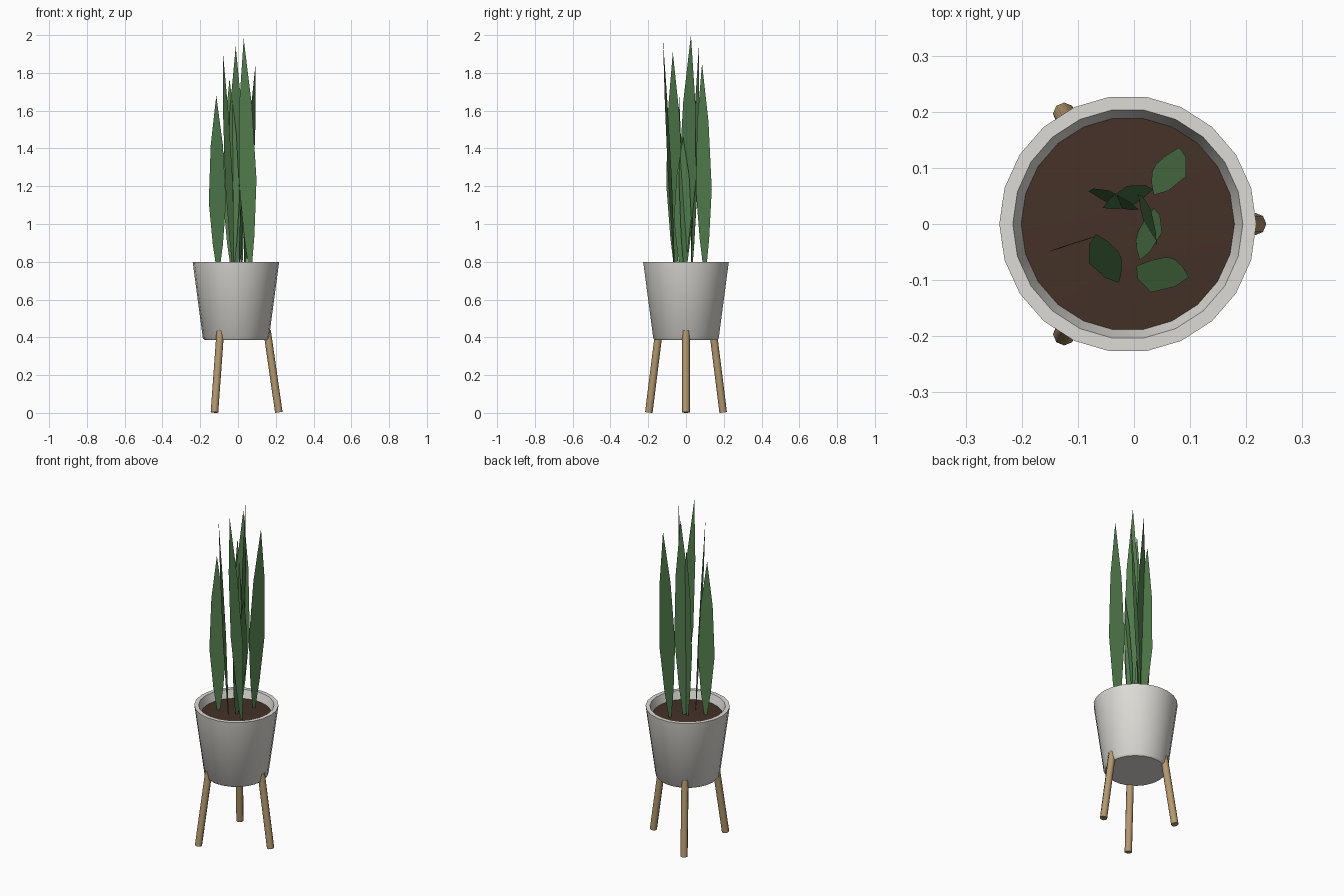
import bpy, bmesh, math
from mathutils import Vector

cube = bpy.data.objects.get("Cube")
if cube:
    bpy.data.objects.remove(cube)

CX = -0.011      # axis of the pot
SIDES = 22


def material(name, rgb):
    m = bpy.data.materials.new(name)
    m.use_nodes = True
    m.diffuse_color = (*rgb, 1)
    node = next(n for n in m.node_tree.nodes if n.type == 'BSDF_PRINCIPLED')
    node.inputs["Base Color"].default_value = (*rgb, 1)
    node.inputs["Roughness"].default_value = 0.7
    return m


ceramic = material("white ceramic", (0.72, 0.71, 0.67))
soil_mat = material("brown soil", (0.058, 0.031, 0.021))
wood = material("light wood", (0.46, 0.32, 0.16))
green = material("leaf green", (0.085, 0.205, 0.075))


def finish(name, bm, mat, smooth=None):
    me = bpy.data.meshes.new(name)
    bm.to_mesh(me)
    bm.free()
    ob = bpy.data.objects.new(name, me)
    bpy.context.collection.objects.link(ob)
    me.materials.append(mat)
    if smooth:
        bpy.ops.object.select_all(action='DESELECT')
        ob.select_set(True)
        bpy.context.view_layer.objects.active = ob
        bpy.ops.object.shade_smooth_by_angle(angle=math.radians(smooth))
    return ob


def lathe(name, profile, mat):
    """Spin (radius, height) points about the pot axis; radius 0 closes an end."""
    bm = bmesh.new()
    rings = []
    for r, z in profile:
        count = SIDES if r else 1
        rings.append([bm.verts.new((CX + r * math.cos(math.tau * i / SIDES),
                                    r * math.sin(math.tau * i / SIDES), z))
                      for i in range(count)])
    for a, b in zip(rings, rings[1:]):
        for i in range(SIDES):
            j = (i + 1) % SIDES
            quad = [a[i % len(a)], a[j % len(a)], b[j % len(b)], b[i % len(b)]]
            bm.faces.new(list(dict.fromkeys(quad)))
    bmesh.ops.recalc_face_normals(bm, faces=bm.faces)
    return finish(name, bm, mat, 40)


# Pot shell with a thick rim, and the soil disc inside it
lathe("pot", [(0, 0.385), (0.165, 0.385), (0.175, 0.395), (0.229, 0.8),
              (0.205, 0.8), (0.187, 0.74), (0, 0.74)], ceramic)
soil = lathe("soil", [(0.19, 0.752), (0.1, 0.758), (0, 0.76)], soil_mat)
for poly in soil.data.polygons:
    if poly.normal.z < 0:
        soil.data.flip_normals()
        break

# Three splayed legs
for n in range(3):
    ang = math.tau * n / 3
    out = Vector((math.cos(ang), math.sin(ang), 0))
    low = out * 0.227 + Vector((CX, 0, 0.003))
    high = out * 0.165 + Vector((CX, 0, 0.435))
    axis = high - low
    bm = bmesh.new()
    bmesh.ops.create_cone(bm, cap_ends=True, segments=8, radius1=0.02,
                          radius2=0.02, depth=axis.length)
    rot = Vector((0, 0, 1)).rotation_difference(axis).to_matrix().to_4x4()
    bmesh.ops.transform(bm, matrix=rot, verts=bm.verts)
    bmesh.ops.translate(bm, vec=(low + high) / 2, verts=bm.verts)
    finish(f"leg_{n + 1}", bm, wood, 50)

# Leaf outline: fraction of the length, half width
OUTLINE = [(0, 0.006), (0.16, 0.028), (0.4, 0.048), (0.72, 0.034), (1, 0)]


def leaf(name, base, tip, turn, scale=1.0):
    """Flat pointed blade from base to tip, its width along the turn angle."""
    a, b = Vector((*base, 0.74)), Vector(tip)
    side = Vector((math.cos(math.radians(turn)), math.sin(math.radians(turn)), 0))
    bm = bmesh.new()
    rows = []
    for t, w in OUTLINE:
        p = a.lerp(b, t)
        rows.append([bm.verts.new(p + side * s * w * scale)
                     for s in ((-1, 1) if w else (0,))])
    for r, s in zip(rows, rows[1:]):
        bm.faces.new([r[0], r[1]] + s[::-1])
    finish(name, bm, green)


leaf("leaf_back_left", (0.035, 0.1), (0.093, 0.085, 1.85), 62)
leaf("leaf_front_left", (0.065, -0.06), (0.03, -0.122, 1.98), -12)
leaf("leaf_front_right", (-0.025, -0.055), (-0.08, -0.07, 1.91), -65)
leaf("leaf_right", (-0.105, -0.035), (-0.115, -0.036, 1.68), 18)
leaf("leaf_centre", (0.02, -0.005), (0.03, 0.026, 2.0), 110)
leaf("leaf_back", (-0.01, 0.03), (-0.012, 0.068, 1.94), 20)
leaf("leaf_back_right", (-0.03, 0.03), (-0.045, 0.06, 1.77), -20)
leaf("leaf_short", (0.005, -0.02), (0.05, -0.015, 1.46), 75)
